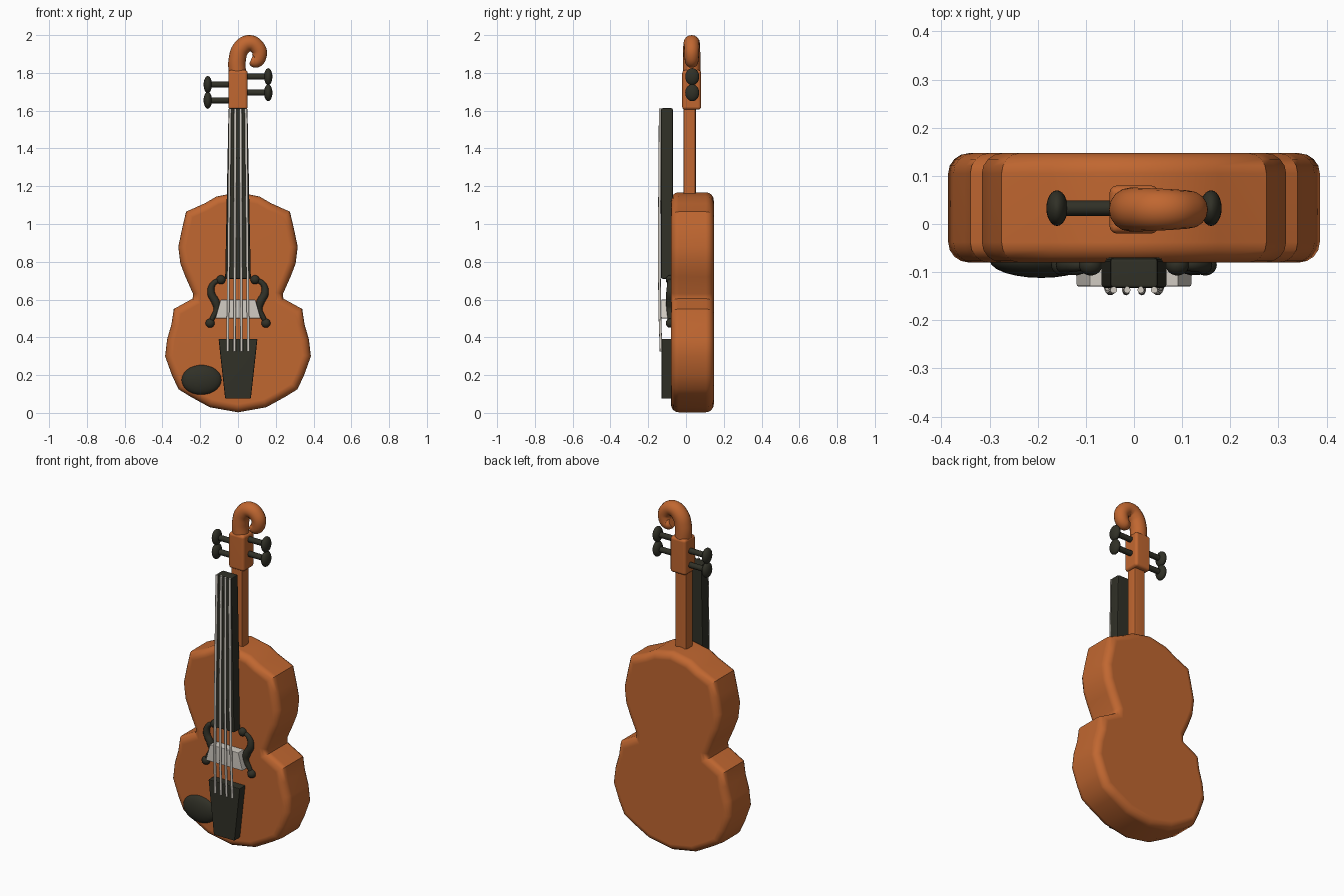
import bpy, bmesh, math
from mathutils import Matrix, Vector

if "Cube" in bpy.data.objects:
    bpy.data.objects.remove(bpy.data.objects["Cube"])


def material(name, rgb):
    m = bpy.data.materials.new(name)
    m.use_nodes = True
    m.diffuse_color = (*rgb, 1)
    m.node_tree.nodes["Principled BSDF"].inputs["Base Color"].default_value = (*rgb, 1)
    return m


WOOD = material("varnished wood", (0.53, 0.135, 0.03))
EBONY = material("dark ebony", (0.03, 0.03, 0.02))
IVORY = material("pale ivory", (0.65, 0.61, 0.55))


def select(ob):
    bpy.ops.object.select_all(action="DESELECT")
    ob.select_set(True)
    bpy.context.view_layer.objects.active = ob


def finish(name, bm, mat, angle=35):
    bmesh.ops.recalc_face_normals(bm, faces=bm.faces)
    me = bpy.data.meshes.new(name)
    bm.to_mesh(me)
    bm.free()
    me.materials.append(mat)
    ob = bpy.data.objects.new(name, me)
    bpy.context.collection.objects.link(ob)
    select(ob)
    bpy.ops.object.shade_smooth_by_angle(angle=math.radians(angle))
    ob.modifiers.new("Flat caps", "WEIGHTED_NORMAL").keep_sharp = True
    return ob


def slab(name, outline, y0, y1, mat, bevel, segments=2, rim_only=False):
    """Front outline in (x, z), extruded from y0 to y1 with rounded edges."""
    bm = bmesh.new()
    face = bm.faces.new([bm.verts.new((x, y0, z)) for x, z in outline])
    ext = bmesh.ops.extrude_face_region(bm, geom=[face])["geom"]
    for v in ext:
        if isinstance(v, bmesh.types.BMVert):
            v.co.y = y1
    bmesh.ops.recalc_face_normals(bm, faces=bm.faces)
    edges = [e for e in bm.edges
             if not rim_only or abs(e.verts[0].co.y - e.verts[1].co.y) < 0.001]
    bmesh.ops.bevel(bm, geom=edges, offset=bevel, segments=segments,
                    profile=0.5, affect="EDGES", clamp_overlap=False)
    return finish(name, bm, mat)


def taper(low, high, z0, z1):
    return [(-low, z0), (low, z0), (high, z1), (-high, z1)]


def ball(name, centre, size, mat):
    bm = bmesh.new()
    bmesh.ops.create_uvsphere(bm, u_segments=24, v_segments=14, radius=1,
                              matrix=Matrix.LocRotScale(Vector(centre), None, Vector(size)))
    return finish(name, bm, mat, 60)


def tube(name, points, mat, depth, resolution=5):
    """Smooth tube through (x, y, z, radius factor) points."""
    cu = bpy.data.curves.new(name, "CURVE")
    cu.dimensions = "3D"
    cu.bevel_depth, cu.bevel_resolution = depth, resolution
    cu.resolution_u, cu.use_fill_caps = 8, True
    sp = cu.splines.new("BEZIER")
    sp.bezier_points.add(len(points) - 1)
    for bp, (x, y, z, r) in zip(sp.bezier_points, points):
        bp.co, bp.radius = (x, y, z), r
        bp.handle_left_type = bp.handle_right_type = "AUTO"
    cu.materials.append(mat)
    ob = bpy.data.objects.new(name, cu)
    bpy.context.collection.objects.link(ob)
    select(ob)
    bpy.ops.object.convert(target="MESH")
    bpy.ops.object.shade_smooth_by_angle(angle=math.radians(50))
    return bpy.context.object


# Body: half outline mirrored, with a thick rounded rim
half = [(0.0, 0.003), (0.15, 0.03), (0.25, 0.085), (0.315, 0.125), (0.35, 0.20),
        (0.386, 0.30), (0.375, 0.39), (0.352, 0.47), (0.34, 0.55), (0.24, 0.605),
        (0.238, 0.63), (0.278, 0.72), (0.305, 0.79), (0.316, 0.88), (0.295, 0.98),
        (0.275, 1.065), (0.175, 1.11), (0.115, 1.145), (0.0, 1.168)]
outline = half + [(-x, z) for x, z in half[-2:0:-1]]
slab("body", outline, -0.08, 0.147, WOOD, 0.042, 4, True)

# Neck and peg box
slab("neck", taper(0.037, 0.037, 1.1, 1.65), -0.014, 0.052, WOOD, 0.012)
slab("peg_box", taper(0.051, 0.051, 1.605, 1.815), -0.02, 0.08, WOOD, 0.016, 3)

# Scroll curling toward the left
tube("scroll", [(-0.003, 0.03, 1.79, 1.0), (-0.004, 0.03, 1.87, 1.0),
                (0.018, 0.03, 1.932, 0.98), (0.06, 0.03, 1.957, 0.94),
                (0.102, 0.03, 1.935, 0.88), (0.114, 0.03, 1.895, 0.84),
                (0.092, 0.03, 1.862, 0.78), (0.07, 0.03, 1.872, 0.5)], WOOD, 0.046, 6)

# Tuning pegs, staggered on both sides
for side, word, heights in ((1, "left", (1.78, 1.695)), (-1, "right", (1.738, 1.655))):
    for i, z in enumerate(heights):
        tube(f"{word}_peg_shaft_{i + 1}", [(side * 0.03, 0.033, z, 1),
                                           (side * 0.155, 0.033, z, 1)], EBONY, 0.016, 4)
        ball(f"{word}_peg_head_{i + 1}", (side * 0.16, 0.033, z), (0.022, 0.037, 0.045), EBONY)

# Fingerboard, tailpiece, bridge and chin rest
slab("fingerboard", taper(0.068, 0.05, 0.71, 1.613), -0.133, -0.07, EBONY, 0.008)
slab("tailpiece", taper(0.068, 0.103, 0.075, 0.392), -0.13, -0.075, EBONY, 0.006)
slab("bridge", taper(0.12, 0.092, 0.5, 0.6), -0.13, -0.075, IVORY, 0.004)
ball("chin_rest", (-0.193, -0.075, 0.175), (0.107, 0.037, 0.079), EBONY)

# Sound holes: raised curved bars ending in round knobs
bar = [(0.09, 0.705, 0.6), (0.13, 0.685, 0.8), (0.143, 0.638, 1.1), (0.118, 0.585, 1.2),
       (0.111, 0.548, 1.0), (0.132, 0.508, 0.75), (0.148, 0.475, 0.6)]
for side, word in ((1, "left"), (-1, "right")):
    tube(f"{word}_sound_hole", [(side * x, -0.085, z, r) for x, z, r in bar], EBONY, 0.018, 4)
    for end, (x, z, r) in (("upper", bar[0]), ("lower", bar[-1])):
        ball(f"{word}_{end}_knob", (side * x, -0.085, z), (0.024, 0.022, 0.024), EBONY)

# Strings fanning out from the nut to the tailpiece
for i in range(4):
    k = i - 1.5
    tube(f"string_{i + 1}", [(k * 0.037, -0.132, 0.325, 1), (k * 0.035, -0.139, 0.56, 1),
                             (k * 0.028, -0.137, 1.612, 1)], IVORY, 0.007, 2)
